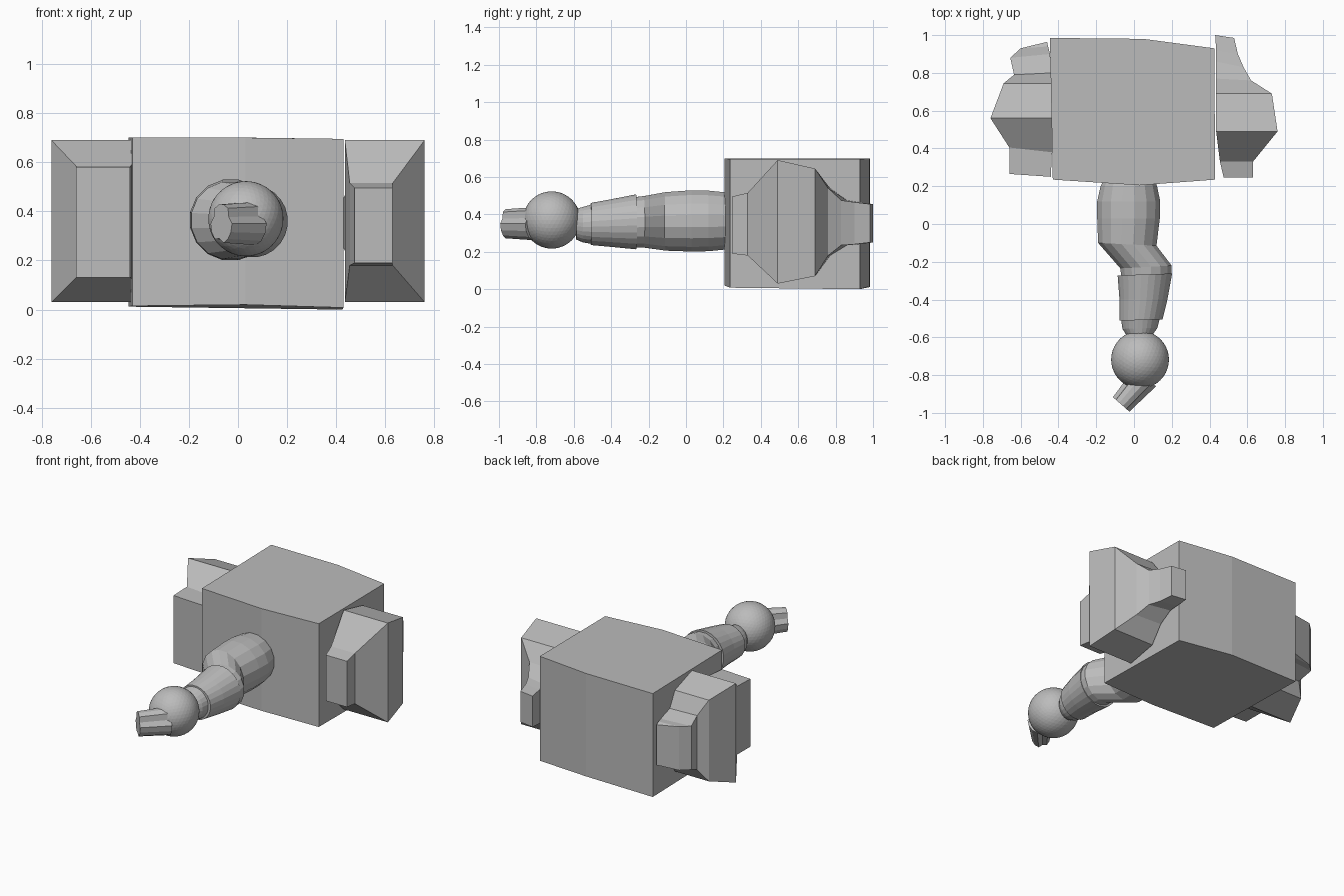
import bpy, bmesh, math
from mathutils import Vector

if "Cube" in bpy.data.objects:
    bpy.data.objects.remove(bpy.data.objects["Cube"])

grey = bpy.data.materials.new("plain grey")
grey.diffuse_color = (0.5, 0.5, 0.5, 1)
grey.use_nodes = True
grey.node_tree.nodes["Principled BSDF"].inputs["Base Color"].default_value = grey.diffuse_color


def finish(bm, name):
    bmesh.ops.recalc_face_normals(bm, faces=bm.faces)
    me = bpy.data.meshes.new(name)
    bm.to_mesh(me)
    bm.free()
    me.materials.append(grey)
    ob = bpy.data.objects.new(name, me)
    bpy.context.collection.objects.link(ob)
    return ob


def loft(name, rings):
    """Skin a row of equal-length point rings and cap both ends."""
    bm = bmesh.new()
    vs = [[bm.verts.new(p) for p in r] for r in rings]
    n = len(vs[0])
    for a, b in zip(vs, vs[1:]):
        for i in range(n):
            j = (i + 1) % n
            bm.faces.new((a[i], a[j], b[j], b[i]))
    bm.faces.new(vs[0])
    bm.faces.new(vs[-1][::-1])
    return finish(bm, name)


# Body: block with gently bent front and back
outline = [(-.43, .235, .015), (.03, .205, .02), (.43, .235, .008),
           (.425, .93, 0), (.05, .98, .015), (-.445, .985, .012)]
loft("body", [[(x, y, z) for x, y, z in outline],
              [(x, y, .70 if x < .2 else .695) for x, y, z in outline]])


# Side fins: rectangles lofted along y (y inner, y outer, x inner, x outer, z low, z high)
def fin(name, rows):
    loft(name, [[(xi, yi, z0), (xo, yo, z0), (xo, yo, z1), (xi, yi, z1)]
                for yi, yo, xi, xo, z0, z1 in rows])


fin("right_fin", [(.245, .245, .475, .63, .19, .495), (.33, .33, .455, .63, .18, .515),
                  (.49, .49, .435, .76, .03, .69), (.69, .69, .435, .73, .07, .645),
                  (.77, .76, .435, .62, .18, .54), (.86, .83, .435, .58, .235, .475),
                  (.92, .90, .435, .55, .24, .465), (1.0, .985, .43, .53, .25, .455)])
fin("left_fin", [(.25, .265, -.44, -.66, .13, .58), (.38, .405, -.435, -.66, .13, .585),
                 (.56, .56, -.425, -.76, .03, .69), (.745, .745, -.43, -.69, .09, .63),
                 (.80, .79, -.435, -.635, .17, .53), (.90, .88, -.445, -.655, .21, .50),
                 (.94, .93, -.455, -.60, .21, .50), (.965, .962, -.46, -.47, .22, .49)])


# Arm: elliptical tubes along y (y left, y right, x left, x right, z low, z high)
def tube(name, rows, sides):
    rings = []
    for yl, yr, x0, x1, z0, z1 in rows:
        ring = []
        for k in range(sides):
            a = 2 * math.pi * (k + .5) / sides
            t = (1 + math.cos(a)) / 2
            ring.append((x0 + (x1 - x0) * t, yl + (yr - yl) * t,
                         (z0 + z1) / 2 + (z1 - z0) / 2 * math.sin(a)))
        rings.append(ring)
    return loft(name, rings)


tube("upper_arm", [(.23, .23, -.165, .115, .22, .51), (.20, .20, -.18, .125, .208, .522),
                   (.12, .12, -.198, .142, .20, .53), (.03, .03, -.198, .14, .198, .532),
                   (-.10, -.115, -.193, .122, .203, .522), (-.235, -.22, -.075, .202, .22, .50),
                   (-.28, -.265, -.07, .20, .22, .495)], 16)
tube("lower_arm", [(-.272, -.262, -.088, .203, .212, .508),
                   (-.40, -.40, -.078, .178, .225, .482),
                   (-.512, -.505, -.078, .152, .235, .462)], 24)
tube("wrist", [(-.50, -.50, -.07, .137, .24, .455), (-.555, -.55, -.062, .125, .25, .44),
               (-.59, -.585, -.04, .10, .265, .43)], 24)

# Round head
bm = bmesh.new()
bmesh.ops.create_icosphere(bm, subdivisions=4, radius=.153)
bmesh.ops.translate(bm, verts=bm.verts, vec=(.032, -.718, .37))
finish(bm, "head")

# Fluted nozzle pointing forward and to the left
axis = Vector((-.66, -.75, 0)).normalized()
side = Vector((-axis.y, axis.x, 0))
up = Vector((0, 0, 1))
rings = []
for centre, rx, rz in [((.06, -.81, .35), .075, .09), ((-.068, -.955, .35), .058, .08)]:
    ring = []
    for k in range(14):
        a = 2 * math.pi * k / 14
        f = .78 if k in (1, 6, 10) else 1   # grooves
        ring.append(Vector(centre) + side * rx * f * math.cos(a) + up * rz * f * math.sin(a))
    rings.append(ring)
loft("nozzle", rings)
